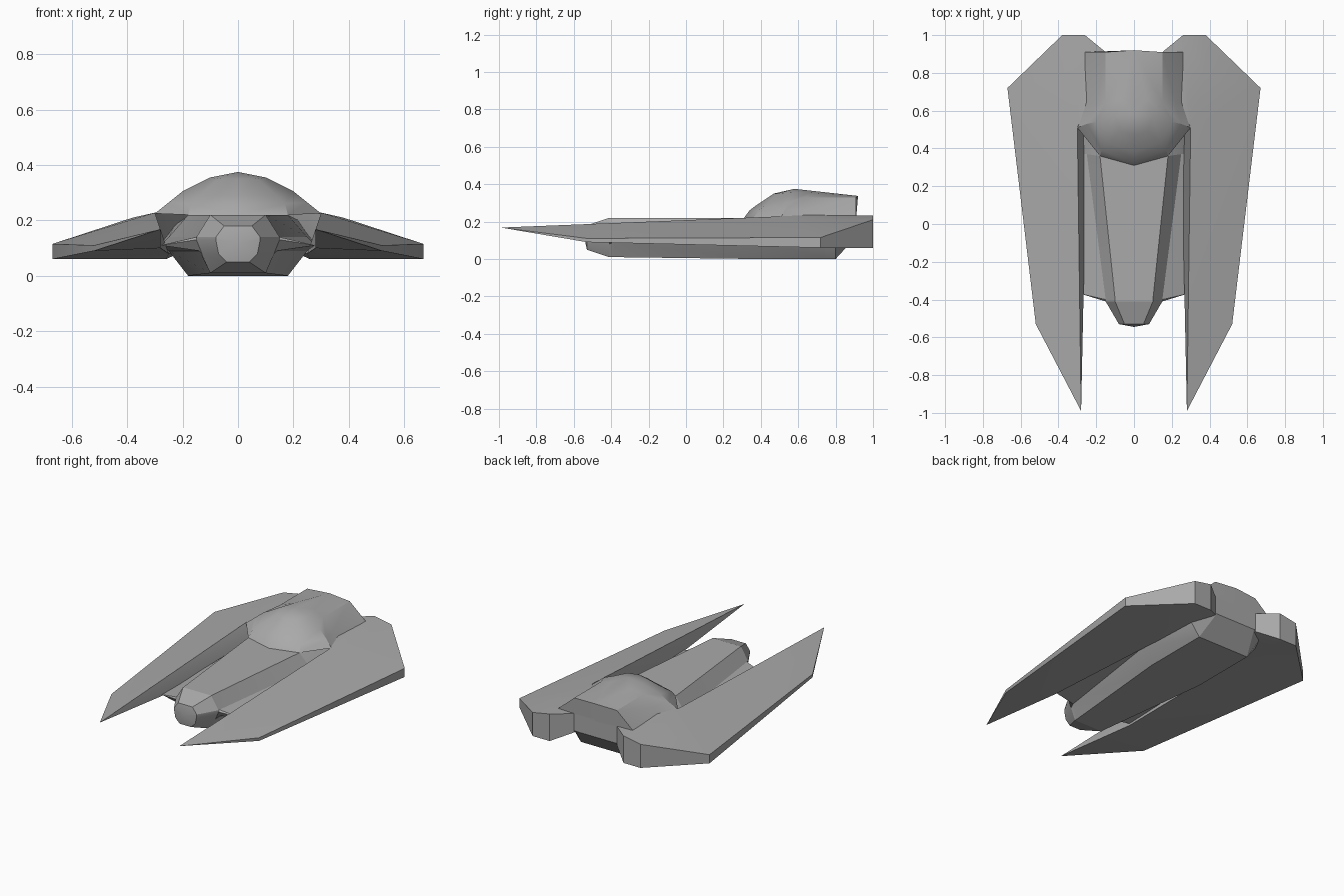
import bpy, bmesh

old = bpy.data.objects.get("Cube")
if old:
    bpy.data.objects.remove(old, do_unlink=True)

grey = bpy.data.materials.new("hull grey")
grey.use_nodes = True
COLOUR = (0.4, 0.4, 0.4, 1)
grey.diffuse_color = COLOUR
grey.node_tree.nodes["Principled BSDF"].inputs["Base Color"].default_value = COLOUR


def finish(name, bm, angle):
    """Weld, orient and link a mesh as a named grey object."""
    bmesh.ops.remove_doubles(bm, verts=bm.verts, dist=0.0005)
    bmesh.ops.recalc_face_normals(bm, faces=bm.faces)
    mesh = bpy.data.meshes.new(name)
    bm.to_mesh(mesh)
    bm.free()
    mesh.materials.append(grey)
    obj = bpy.data.objects.new(name, mesh)
    bpy.context.collection.objects.link(obj)
    bpy.ops.object.select_all(action='DESELECT')
    obj.select_set(True)
    bpy.context.view_layer.objects.active = obj
    bpy.ops.object.shade_smooth_by_angle(angle=angle)
    return obj


def mirrored(half):
    """Right-hand points followed by their reflections, as one ring."""
    return half + [(-x, y, z) for x, y, z in reversed(half)]


def bridge(bm, rows, closed):
    """Skin consecutive rows of points with quads."""
    rows = [[bm.verts.new(p) for p in row] for row in rows]
    n = len(rows[0])
    for a, b in zip(rows, rows[1:]):
        for i in range(n if closed else n - 1):
            j = (i + 1) % n
            bm.faces.new((a[i], a[j], b[j], b[i]))
    return rows


# Fuselage: each station lists deck, shoulder, shelf, chine and keel points
stations = [
    [(.05, -.53, .18), (.08, -.53, .14), (.08, -.53, .13), (.07, -.53, .08), (.04, -.53, .05)],
    [(.10, -.41, .22), (.15, -.41, .14), (.15, -.41, .13), (.13, -.41, .08), (.10, -.41, .01)],
    [(.10, -.40, .22), (.15, -.40, .14), (.28, -.37, .11), (.14, -.38, .09), (.10, -.39, .01)],
    [(.18, .36, .22), (.25, .37, .14), (.28, .37, .11), (.25, .37, .09), (.18, .37, 0)],
    [(.15, .80, .22), (.22, .80, .20), (.26, .80, .16), (.25, .80, .09), (.18, .80, 0)],
    [(.15, .91, .23), (.22, .91, .22), (.26, .91, .22), (.22, .91, .13), (.14, .91, .12)],
]
bm = bmesh.new()
rings = bridge(bm, [mirrored(s) for s in stations], True)
tip = bm.verts.new((0, -.545, .12))
front = rings[0]
for i, v in enumerate(front):
    bm.faces.new((v, front[(i + 1) % len(front)], tip))
bm.faces.new(rings[-1])
finish("fuselage", bm, 0.3)

# Canopy: bands from the base up, each running from front centre to the rear
bands = [
    [(0, .31, .22), (.18, .36, .22), (.30, .51, .225), (.26, .65, .225), (.26, .91, .23)],
    [(0, .34, .26), (.17, .39, .26), (.25, .53, .265), (.22, .64, .265), (.26, .91, .235)],
    [(0, .38, .29), (.14, .43, .29), (.20, .54, .305), (.15, .64, .33), (.15, .91, .33)],
    [(0, .47, .35), (.07, .49, .35), (.10, .57, .355), (.07, .66, .355), (0, .92, .337)],
]
bm = bmesh.new()
apex = (0, .58, .375)
for side in (1, -1):
    rows = bridge(bm, [[(side * x, y, z) for x, y, z in b] for b in bands], False)
    top = bm.verts.new(apex)
    crown = rows[-1]
    for a, b in zip(crown, crown[1:]):
        bm.faces.new((a, b, top))
    # Rear bulkhead
    centre = bm.verts.new((0, .91, .22))
    bm.faces.new([r[-1] for r in rows] + [centre])
finish("canopy", bm, 0.5)

# Wing with rear pod: named corners, then the panels that join them
corners = {
    "tip": (.28, -.99, .168), "bend_top": (.52, -.53, .11), "bend_low": (.52, -.53, .09),
    "out_top": (.67, .72, .115), "out_low": (.67, .72, .06), "ridge": (.38, .78, .21),
    "root_top": (.30, .51, .228), "pod_top": (.38, 1, .21), "pod_low": (.38, 1, .06),
    "pod_in_top": (.26, 1, .232), "pod_in_low": (.26, 1, .06), "aft_top": (.15, .91, .23),
    "aft_low": (.15, .91, .11), "saddle": (.25, .62, .235),
    "root_fore": (.28, -.37, .10), "root_low": (.25, .45, .08),
}
panels = [
    "tip bend_top out_top root_top", "root_top out_top ridge",
    "root_top ridge pod_in_top saddle", "ridge pod_top pod_in_top",
    "saddle pod_in_top aft_top", "tip bend_low bend_top",
    "bend_top bend_low out_low out_top", "out_top out_low pod_low pod_top",
    "out_top pod_top ridge", "pod_top pod_low pod_in_low pod_in_top",
    "pod_in_top pod_in_low aft_low aft_top", "tip root_fore bend_low",
    "root_fore root_low out_low bend_low", "root_low pod_low out_low",
    "root_low aft_low pod_in_low pod_low", "tip root_top root_low root_fore",
    "root_top saddle root_low", "saddle aft_top aft_low root_low",
]
for name, side in (("left_wing", 1), ("right_wing", -1)):
    bm = bmesh.new()
    verts = {k: bm.verts.new((side * x, y, z)) for k, (x, y, z) in corners.items()}
    for panel in panels:
        bm.faces.new([verts[k] for k in panel.split()])
    finish(name, bm, 0.5)
